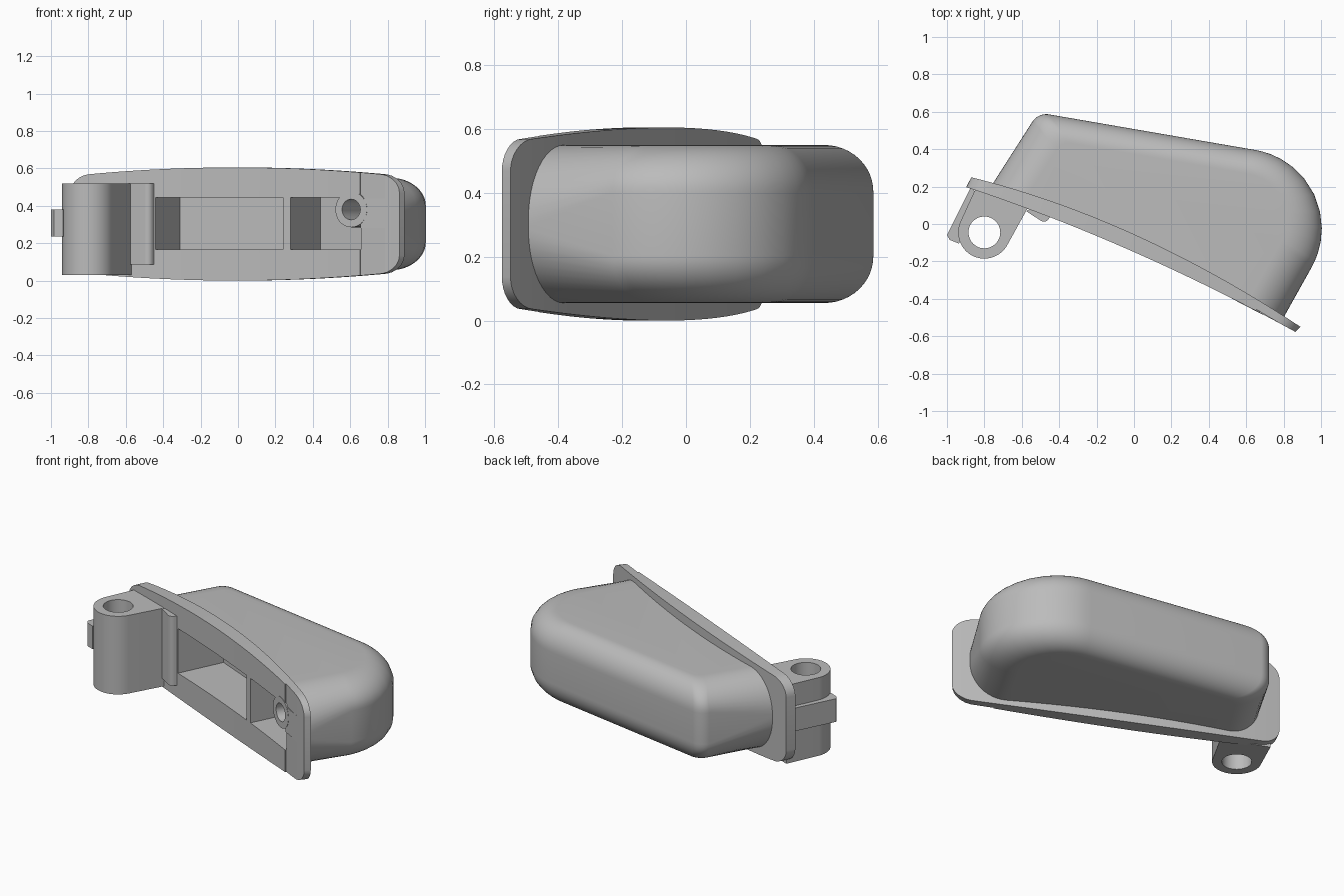
import bpy, bmesh, math
from mathutils import Vector, Matrix

cube = bpy.data.objects.get("Cube")
if cube:
    bpy.data.objects.remove(cube, do_unlink=True)

grey = bpy.data.materials.new("plain_grey")
grey.use_nodes = True
colour = (0.5, 0.5, 0.5, 1)
grey.diffuse_color = colour
grey.node_tree.nodes["Principled BSDF"].inputs["Base Color"].default_value = colour


def finish(name, bm):
    bmesh.ops.recalc_face_normals(bm, faces=bm.faces)
    mesh = bpy.data.meshes.new(name)
    bm.to_mesh(mesh)
    bm.free()
    mesh.materials.append(grey)
    obj = bpy.data.objects.new(name, mesh)
    bpy.context.collection.objects.link(obj)
    return obj


def loft(name, rings):
    """Skin equal rings of points and cap both ends."""
    bm = bmesh.new()
    loops = [[bm.verts.new(p) for p in ring] for ring in rings]
    n = len(loops[0])
    for a, b in zip(loops, loops[1:]):
        for i in range(n):
            j = (i + 1) % n
            bm.faces.new((a[i], a[j], b[j], b[i]))
    bm.faces.new(loops[0])
    bm.faces.new(loops[-1])
    return finish(name, bm)


def prism(name, pts, low, high):
    return loft(name, [[(p[0], p[1], z) for p in pts] for z in (low, high)])


def cylinder(name, start, axis, radius, depth):
    axis = Vector(axis).normalized()
    bm = bmesh.new()
    bmesh.ops.create_cone(
        bm, cap_ends=True, segments=48, radius1=radius, radius2=radius, depth=depth,
        matrix=Matrix.Translation(Vector(start) + axis * depth / 2)
        @ axis.to_track_quat('Z', 'Y').to_matrix().to_4x4())
    return finish(name, bm)


def cut(obj, cutter):
    mod = obj.modifiers.new("cut", 'BOOLEAN')
    mod.operation = 'DIFFERENCE'
    mod.solver = 'EXACT'
    mod.object = cutter
    bpy.context.view_layer.objects.active = obj
    bpy.ops.object.modifier_apply(modifier=mod.name)


def rounded(corners, amount=0, steps=12):
    """Fillet an anticlockwise outline of (x, y, radius, edge inset)."""
    out = []
    n = len(corners)
    for i, (x, y, r, w) in enumerate(corners):
        p = Vector((x, y))
        u0 = (p - Vector(corners[i - 1][:2])).normalized()
        u1 = (Vector(corners[(i + 1) % n][:2]) - p).normalized()
        d0, d1 = corners[i - 1][3] * amount, w * amount
        p = p + (u1 * d0 - u0 * d1) / (u0.x * u1.y - u0.y * u1.x)
        if r == 0:
            out.append(p)
            continue
        r = max(r - (d0 + d1) / 2, min(r, 0.08))
        half = (-u0).angle(u1) / 2
        t = r / math.tan(half)
        centre = p + (u1 - u0).normalized() * r / math.sin(half)
        a, b = p - u0 * t - centre, p + u1 * t - centre
        out += [centre + a.lerp(b, k / steps).normalized() * r for k in range(steps + 1)]
    return out


def back_y(x):
    return -0.055 - 0.452 * x - 0.117 * x * x


def front_y(x):
    return -0.15 - 0.442 * x - 0.061 * x * x


# Housing: filleted outline whose ends become rounder towards the flange
front = [(x, back_y(x) - 0.022, 0, 0) for x in (-0.765, -0.45, 0, 0.45)]
outline = front + [(0.797, -0.505, 0, 0.21), (1.243, 0.293, 0.425, 0.13),
                   (-0.512, 0.596, 0.09, 0.19)]
low, high, steps = 0.055, 0.55, 12
lower, upper = [], []
for k in range(steps + 1):
    a = math.pi / 2 * (1 - k / steps)
    ring = []
    for i, p in enumerate(rounded(outline, 1 - math.cos(a))):
        edge = 0.235 if i in (0, len(front)) else 0.15
        ring.append((p.x, p.y, edge * (1 - math.sin(a))))
    lower.append([(x, y, low + h) for x, y, h in ring])
    upper.append([(x, y, high - h) for x, y, h in ring])
housing = loft("housing", lower + upper[::-1])

# Curved flange plate, thinner in height towards its rounded ends
rings = []
end, stations = 0.88, 48
for k in range(stations + 1):
    x = end * math.sin(math.pi * (k / stations - 0.5))
    e = max(0, abs(x) - (end - 0.1)) / 0.1
    h = 0.3025 - 0.06 * x * x - 0.09 * (1 - math.sqrt(max(0, 1 - e * e)))
    fx, bx = x - 0.017, x + 0.01
    rings.append([(fx, front_y(fx), 0.3025 - h), (bx, back_y(bx), 0.3025 - h),
                  (bx, back_y(bx), 0.3025 + h), (fx, front_y(fx), 0.3025 + h)])
flange = loft("flange", rings)

# Two pockets open to the front, with a thin divider between them
pockets = [[(-0.48, -0.05), (0.2, -0.345), (0.37, 0.005), (-0.31, 0.30)],
           [(0.24, -0.36), (0.62, -0.56), (0.76, -0.17), (0.44, 0.04)]]
cutters = []
for pts in pockets:
    pocket = prism("pocket_cutter", pts, 0.165, 0.445)
    cut(housing, pocket)
    cut(flange, pocket)
    cutters.append(pocket)

# Shallow recesses above and below the boss
step = [(0.655, front_y(0.655) + 0.008), (0.6, -0.6), (0.7, -0.65), (0.785, front_y(0.785))]
for z0, z1 in ((-0.1, 0.28), (0.44, 0.7)):
    recess = prism("recess_cutter", step, z0, z1)
    cut(flange, recess)
    cutters.append(recess)

# Screw boss with a blind hole
axis = Vector((0.46, 0.89, 0)).normalized()
start = Vector((0.605, front_y(0.605) - 0.002, 0.38))
boss = cylinder("screw_boss", start, axis, 0.095, 0.32)
bore = cylinder("boss_cutter", start - axis * 0.1, axis, 0.055, 0.32)
cut(boss, bore)

# Hinge barrel blending into the flange, with a vertical through hole
pivot = Vector((-0.8, -0.045))
arc = [pivot + 0.14 * Vector((math.cos(a), math.sin(a)))
       for a in (math.radians(157 + 173 * k / 32) for k in range(33))]
barrel = prism("hinge_barrel", arc + [(-0.56, 0.1), (-0.84, 0.205)], 0.03, 0.52)
pin = cylinder("pin_cutter", (*pivot, -0.2), (0, 0, 1), 0.085, 1)
cut(barrel, pin)
cutters += [bore, pin]

# Stop tab on the outer side of the barrel
tab = prism("stop_tab", [(-1, -0.06), (-0.985, -0.085), (-0.935, -0.105), (-0.9, 0.05),
                         (-0.85, 0.17), (-0.87, 0.2)], 0.235, 0.38)

# Rounded upright rib beside the barrel
rib = prism("hinge_rib", rounded([(-0.575, 0.068, 0, 0), (-0.475, 0.002, 0.03, 0),
                                  (-0.435, 0.055, 0, 0), (-0.5, 0.13, 0, 0)], 0, 6),
            0.085, 0.52)

for cutter in cutters:
    bpy.data.objects.remove(cutter, do_unlink=True)

bpy.ops.object.select_all(action='DESELECT')
for obj in (housing, flange, boss, barrel, tab, rib):
    obj.select_set(True)
bpy.context.view_layer.objects.active = housing
bpy.ops.object.shade_smooth_by_angle(angle=math.radians(30))
